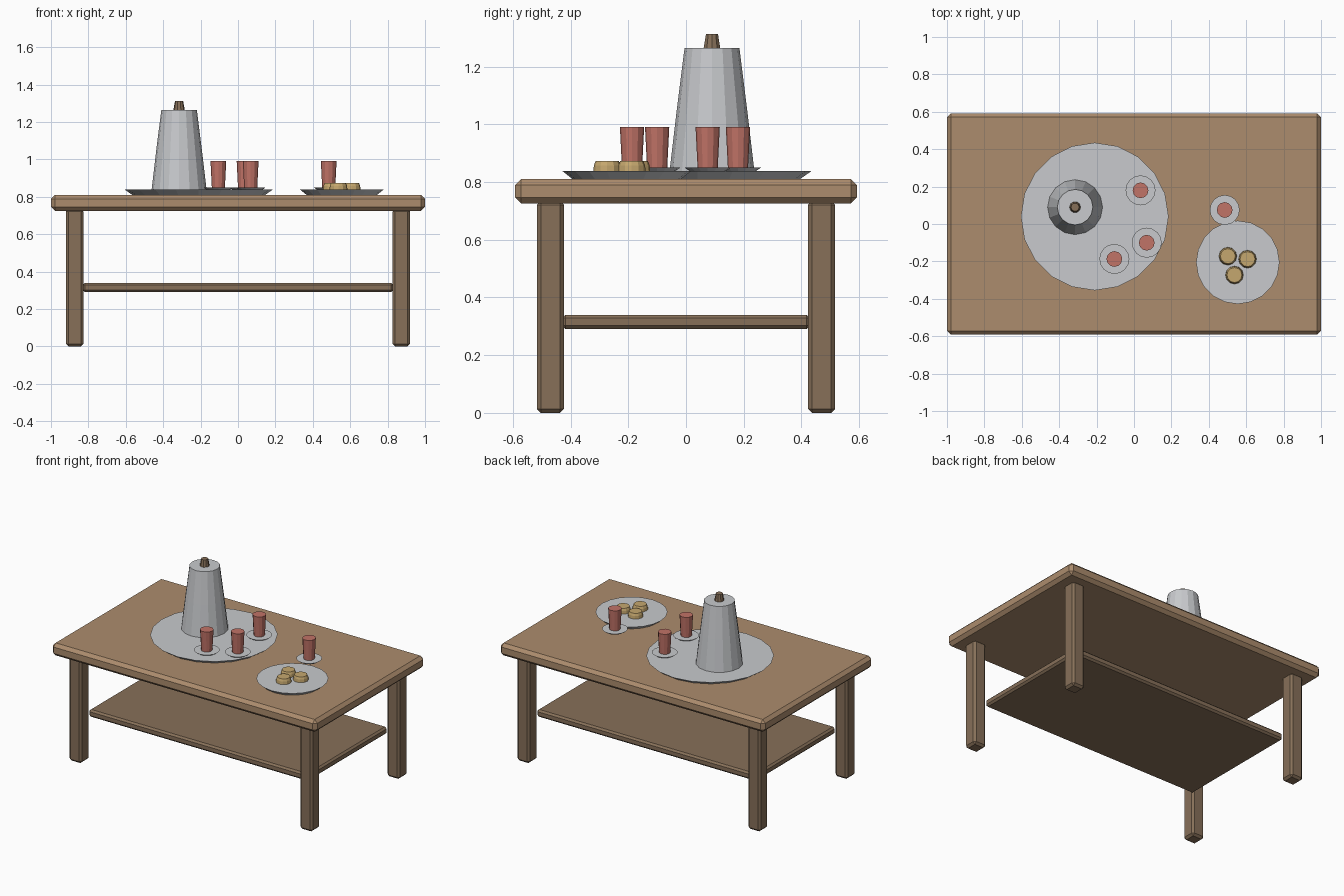
import bpy
import bmesh
from math import pi

cube = bpy.data.objects.get("Cube")
if cube:
    bpy.data.objects.remove(cube, do_unlink=True)


def material(name, rgb):
    """Flat material from a display colour given in 0-255 steps."""
    linear = [((c / 255 + 0.055) / 1.055) ** 2.4 for c in rgb] + [1.0]
    mat = bpy.data.materials.new(name)
    mat.use_nodes = True
    mat.diffuse_color = linear
    mat.node_tree.nodes["Principled BSDF"].inputs["Base Color"].default_value = linear
    return mat


light_wood = material("light wood", (172, 140, 109))
dark_wood = material("dark wood", (135, 112, 89))
silver = material("silver", (200, 202, 205))
clay_red = material("clay red", (193, 115, 103))
pastry_gold = material("pastry gold", (197, 167, 110))


def add_object(name, bm, mat):
    bmesh.ops.recalc_face_normals(bm, faces=bm.faces)
    mesh = bpy.data.meshes.new(name)
    bm.to_mesh(mesh)
    bm.free()
    mesh.materials.append(mat)
    obj = bpy.data.objects.new(name, mesh)
    bpy.context.collection.objects.link(obj)
    return obj


def chamfered_box(name, low, high, bevel, mat):
    bm = bmesh.new()
    bmesh.ops.create_cube(bm, size=1)
    for v in bm.verts:
        for i in range(3):
            v.co[i] = low[i] if v.co[i] < 0 else high[i]
    bmesh.ops.bevel(bm, geom=bm.edges[:], offset=bevel, segments=1,
                    affect='EDGES', profile=0.5)
    return add_object(name, bm, mat)


def turned(name, centre, profile, sides, mat):
    """Closed faceted solid from (radius, height) rings, bottom to top."""
    from math import cos, sin
    bm = bmesh.new()
    rings = []
    for radius, z in profile:
        angles = [2 * pi * i / sides for i in range(sides)]
        rings.append([bm.verts.new((centre[0] + radius * cos(a),
                                    centre[1] + radius * sin(a), z)) for a in angles])
    for lower, upper in zip(rings, rings[1:]):
        for i in range(sides):
            j = (i + 1) % sides
            bm.faces.new((lower[i], lower[j], upper[j], upper[i]))
    bm.faces.new(rings[0][::-1])
    bm.faces.new(rings[-1])
    return add_object(name, bm, mat)


# Table
chamfered_box("table_top", (-1, -0.592, 0.725), (1, 0.592, 0.81), 0.021, light_wood)
chamfered_box("shelf", (-0.83, -0.43, 0.29), (0.83, 0.43, 0.34), 0.012, dark_wood)
for x, side in ((0.873, "left"), (-0.873, "right")):
    for y, end in ((-0.47, "front"), (0.47, "back")):
        chamfered_box(f"{end}_{side}_leg", (x - 0.047, y - 0.047, 0),
                      (x + 0.047, y + 0.047, 0.735), 0.014, dark_wood)

# Serving tray and plate
turned("tray", (-0.21, 0.04), [(0.355, 0.81), (0.395, 0.838)], 20, silver)
turned("plate", (0.555, -0.205), [(0.188, 0.81), (0.223, 0.838)], 20, silver)

# Pot with its knob
pot = (-0.315, 0.09)
turned("pot_body", pot, [(0.147, 0.838), (0.122, 1.05), (0.095, 1.265)], 16, silver)
turned("pot_knob", pot, [(0.03, 1.265), (0.022, 1.312)], 10, dark_wood)

# Cups on saucers
for x, y in ((0.035, 0.18), (0.068, -0.1), (-0.105, -0.187), (0.485, 0.075)):
    turned("saucer", (x, y), [(0.06, 0.836), (0.08, 0.85)], 16, silver)
    turned("cup", (x, y), [(0.035, 0.85), (0.042, 0.99)], 12, clay_red)

# Pastries
for x, y in ((0.502, -0.172), (0.607, -0.188), (0.537, -0.273)):
    turned("pastry", (x, y), [(0.048, 0.838), (0.046, 0.858), (0.04, 0.873)], 12, pastry_gold)
